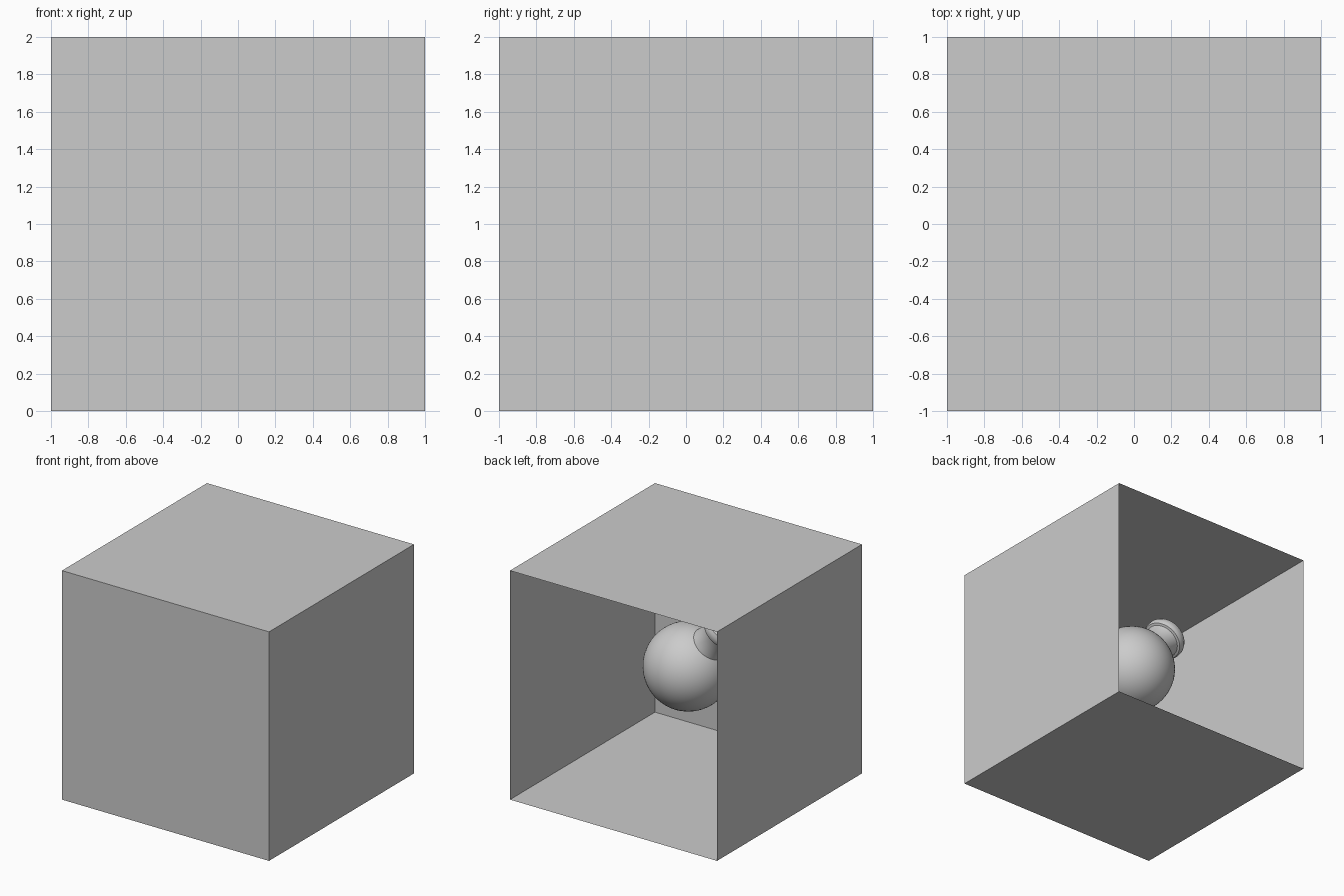
import bpy, bmesh, math
from mathutils import Matrix

if "Cube" in bpy.data.objects:
    bpy.data.objects.remove(bpy.data.objects["Cube"])


def new_object(name, bm, smooth=False):
    bmesh.ops.recalc_face_normals(bm, faces=bm.faces)
    mesh = bpy.data.meshes.new(name)
    bm.to_mesh(mesh)
    bm.free()
    ob = bpy.data.objects.new(name, mesh)
    bpy.context.collection.objects.link(ob)
    if smooth:
        bpy.ops.object.select_all(action='DESELECT')
        bpy.context.view_layer.objects.active = ob
        ob.select_set(True)
        bpy.ops.object.shade_smooth_by_angle(angle=math.radians(35))
    return ob


# Thin-walled room box, open at the back
bm = bmesh.new()
bmesh.ops.create_cube(bm, size=2, matrix=Matrix.Translation((0, 0, 1)))
back = [f for f in bm.faces if f.calc_center_median().y > 0.9]
bmesh.ops.delete(bm, geom=back, context='FACES_ONLY')
new_object("open_box", bm)

# Tilted pose shared by the ball and its neck
pose = Matrix.Translation((0, -0.03, 1.04)) @ Matrix.Rotation(math.radians(-40), 4, 'Y')

# Round flask body
bm = bmesh.new()
bmesh.ops.create_uvsphere(bm, u_segments=64, v_segments=32, radius=0.36)
new_object("flask_body", bm, smooth=True).matrix_world = pose

# Neck with rolled lip and open mouth, lathed around the flask axis
profile = [(0.155, 0.31), (0.143, 0.36), (0.14, 0.42), (0.143, 0.48),
           (0.15, 0.505), (0.17, 0.51), (0.18, 0.53), (0.18, 0.565),
           (0.17, 0.59), (0.15, 0.6), (0.13, 0.595), (0.12, 0.57),
           (0.115, 0.48), (0.115, 0.335)]
bm = bmesh.new()
verts = [bm.verts.new((r, 0, z)) for r, z in profile]
edges = [bm.edges.new(p) for p in zip(verts, verts[1:])]
bmesh.ops.spin(bm, geom=verts + edges, cent=(0, 0, 0), axis=(0, 0, 1),
               angle=math.tau, steps=64)
bmesh.ops.remove_doubles(bm, verts=bm.verts, dist=0.0005)
new_object("flask_neck", bm, smooth=True).matrix_world = pose
